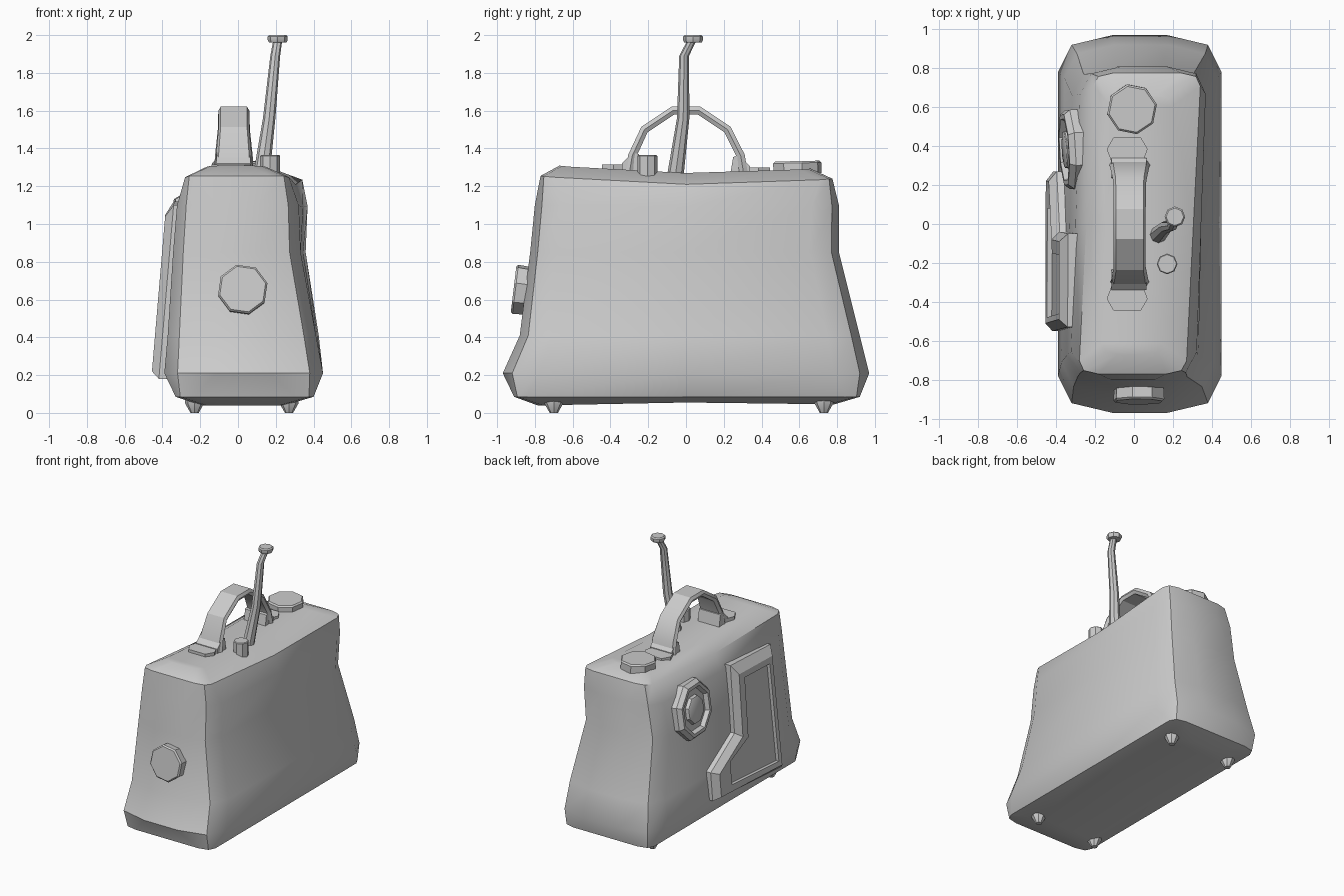
import bpy, bmesh, math
from mathutils import Vector

if "Cube" in bpy.data.objects:
    bpy.data.objects.remove(bpy.data.objects["Cube"])


def loft(name, loops, cap_faces=None, angle=30):
    """Skin a stack of equal-length point loops and cap both ends."""
    bm = bmesh.new()
    rings = [[bm.verts.new(p) for p in loop] for loop in loops]
    n = len(rings[0])
    for a, b in zip(rings, rings[1:]):
        for i in range(n):
            j = (i + 1) % n
            bm.faces.new((a[i], a[j], b[j], b[i]))
    for ring in (rings[0], rings[-1]):
        for face in cap_faces or [range(n)]:
            bm.faces.new([ring[i] for i in face])
    bmesh.ops.recalc_face_normals(bm, faces=bm.faces)
    mesh = bpy.data.meshes.new(name)
    bm.to_mesh(mesh)
    bm.free()
    ob = bpy.data.objects.new(name, mesh)
    bpy.context.collection.objects.link(ob)
    bpy.ops.object.select_all(action='DESELECT')
    ob.select_set(True)
    bpy.context.view_layer.objects.active = ob
    bpy.ops.object.shade_smooth_by_angle(angle=math.radians(angle))
    return ob


def circle(r, z, n=8, cx=0, cy=0, phase=0.0):
    return [(cx + r * math.cos(phase + 2 * math.pi * i / n),
             cy + r * math.sin(phase + 2 * math.pi * i / n), z) for i in range(n)]


def turned(name, profile, loc, axis=(0, 0, 1), phase=0.0):
    """Eight-sided turned part; profile is (radius, height) along the axis."""
    ob = loft(name, [circle(r, h, phase=phase) for r, h in profile])
    ob.location = loc
    ob.rotation_euler = Vector(axis).to_track_quat('Z', 'Y').to_euler()
    return ob


# Case body: soft-cornered rings, flared at the base, twisted and sagging on top
def body_ring(z, xl, xr, yf, yb, k, shear, sag):
    a, b, c, d = 0.19 * k, 0.07 * k, 0.05 * k, 0.28 * k
    m = (yf + yb) / 2
    pts = [(xr, m), (xr, yb - a), (xr - b, yb - c), (xr - d, yb),
           (xl + d, yb), (xl + b, yb - c), (xl, yb - a), (xl, m),
           (xl, yf + a), (xl + b, yf + c), (xl + d, yf),
           (xr - d, yf), (xr - b, yf + c), (xr, yf + a)]
    return [(x + shear * y, y, z - sag * (1 - (y / 0.8) ** 2) - sag * 0.25 * y)
            for x, y in pts]


levels = [
    (0.040, -0.20, 0.25, -0.78, 0.78, 0.5, 0.00, -0.015),
    (0.085, -0.33, 0.40, -0.91, 0.92, 0.35, 0.00, 0.0),
    (0.21, -0.39, 0.45, -0.97, 0.97, 1.0, 0.00, 0.0),
    (0.41, -0.365, 0.42, -0.88, 0.92, 0.9, 0.01, 0.0),
    (0.85, -0.33, 0.345, -0.825, 0.81, 0.8, 0.02, 0.0),
    (1.10, -0.30, 0.345, -0.80, 0.81, 0.75, 0.035, 0.01),
    (1.25, -0.245, 0.305, -0.77, 0.775, 0.35, 0.05, 0.04),
    (1.315, -0.14, 0.17, -0.67, 0.66, 0.3, 0.04, 0.045),
]
strips = [(0, 1, 6, 7), (1, 2, 5, 6), (2, 3, 4, 5),
          (7, 8, 13, 0), (8, 9, 12, 13), (9, 10, 11, 12)]
loft("case_body", [body_ring(*lv) for lv in levels], strips, 35)

# Feet
for x in (-0.23, 0.27):
    for y in (-0.70, 0.73):
        turned("foot", [(0.022, 0), (0.026, 0.008), (0.05, 0.05), (0.05, 0.07)], (x, y, 0))

# Front button, top knobs
turned("front_button", [(0.13, -0.05), (0.135, 0.035), (0.125, 0.045)],
       (0.025, -0.868, 0.65), (0, -1, 0.12), 0.25)
turned("large_top_knob", [(0.13, 0), (0.13, 0.055), (0.12, 0.065)],
       (-0.01, 0.59, 1.268), (0, -0.02, 1), 0.2)
turned("small_top_knob", [(0.053, 0), (0.053, 0.105), (0.048, 0.11)],
       (0.17, -0.205, 1.255))

# Side dial with raised rim, recess and centre disc
turned("side_dial", [(0.22, -0.04), (0.22, 0.035), (0.195, 0.065), (0.17, 0.065),
                     (0.155, 0.035), (0.105, 0.035), (0.10, 0.06), (0.09, 0.065)],
       (-0.295, 0.385, 0.945), (-1, -0.06, 0.14), math.pi / 8)

# Bent antenna with a cap
path = [(0.12, -0.06, 1.23, 0.045), (0.165, -0.015, 1.56, 0.033),
        (0.197, -0.01, 1.89, 0.026), (0.21, 0.03, 1.97, 0.024)]
loft("antenna", [circle(r, z, cx=x, cy=y) for x, y, z, r in path])
turned("antenna_cap", [(0.047, 0), (0.053, 0.012), (0.053, 0.03), (0.045, 0.038)],
       (0.21, 0.037, 1.962))

# Carry handle: flat hexagonal strap swept over an arch
arch = [(-0.30, 1.27, 0.10), (-0.285, 1.36, 0.095), (-0.22, 1.50, 0.082), (-0.07, 1.60, 0.082),
        (0.07, 1.60, 0.082), (0.22, 1.50, 0.085), (0.29, 1.36, 0.10), (0.305, 1.27, 0.105)]
rings = []
for i, (y, z, w) in enumerate(arch):
    p, q = arch[max(i - 1, 0)], arch[min(i + 1, len(arch) - 1)]
    t = Vector((0, q[0] - p[0], q[1] - p[1])).normalized()
    nrm = Vector((0, -t.z, t.y))
    rings.append([Vector((-0.022, y, z)) + Vector((sx * w, 0, 0)) + nrm * h * 0.022
                  for sx, h in ((1, 0), (0.85, 1), (-0.85, 1), (-1, 0), (-0.85, -1), (0.85, -1))])
loft("carry_handle", rings)

# Handle mounts: rounded foot plate plus a raised wedge
plate = [(-0.07, 0.29), (-0.105, 0.385), (-0.07, 0.445), (0.07, 0.445), (0.105, 0.385), (0.07, 0.29)]
wedge = [(0.23, 1.24), (0.25, 1.355), (0.28, 1.365), (0.34, 1.305), (0.34, 1.24)]
for s, dz in ((-1, 0.015), (1, 0)):
    loft("handle_plate", [[(x - 0.035, s * y, z + dz) for x, y in plate] for z in (1.24, 1.30)])
    loft("handle_wedge", [[(x, s * y, z + dz) for y, z in wedge] for x in (-0.115, 0.065)])

# Side panel: boot-shaped bevelled frame around a recessed plate (y, z outlines)
outer = [(-0.05, 1.12), (-0.04, 0.62), (0.27, 0.44), (0.27, 0.23), (-0.55, 0.18), (-0.53, 1.10)]
crest = [(-0.09, 1.05), (-0.08, 0.59), (0.22, 0.42), (0.22, 0.25), (-0.51, 0.22), (-0.49, 1.04)]
inner = [(-0.16, 1.00), (-0.15, 0.56), (0.08, 0.46), (0.08, 0.29), (-0.48, 0.255), (-0.46, 0.99)]


def on_wall(outline, out):
    return [(-0.315 - 0.085 * (1.05 - z) - out, y, z) for y, z in outline]


loft("side_panel", [on_wall(outer, -0.05), on_wall(outer, 0.03), on_wall(crest, 0.07),
                    on_wall(inner, 0.065), on_wall(inner, 0.04)], None, 20)
